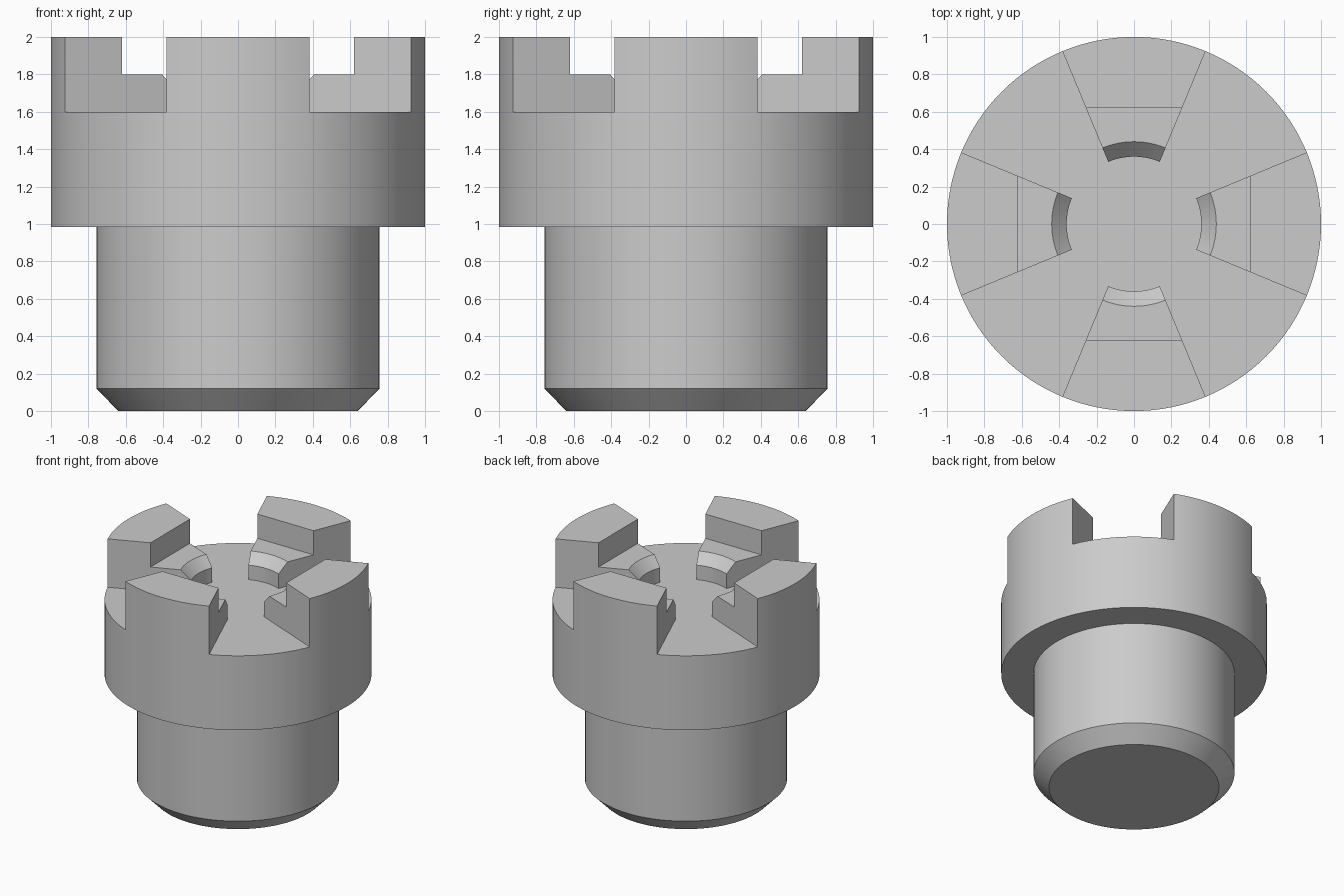
import bpy, bmesh
from math import sin, cos, pi

cube = bpy.data.objects.get("Cube")
if cube:
    bpy.data.objects.remove(cube, do_unlink=True)

# Material
steel = bpy.data.materials.new("plain_grey")
steel.use_nodes = True
GREY = (0.6, 0.6, 0.6, 1)
steel.diffuse_color = GREY
steel.node_tree.nodes["Principled BSDF"].inputs["Base Color"].default_value = GREY

STEPS = 16           # facets per 45 degree sector
FLOOR = 1.6          # slot floor height
SECTOR = pi / 4

# Outline of the shaft and flange (radius, height), bottom to slot floor
shaft = [(0, 0), (0.64, 0), (0.757, 0.12), (0.757, 0.985), (1, 0.985), (1, FLOOR)]
floor = [(0.36, FLOOR), (0, FLOOR)]


def jaw(offset):
    """Jaw outline at an angle from its middle; the step riser is a flat plane."""
    riser = 0.62 / cos(offset)
    return [(1, 2), (riser, 2), (riser, 1.8), (0.44, 1.8), (0.36, 1.72)]


bm = bmesh.new()
cache = {}


def vert(point, angle):
    r, z = point
    co = (r * cos(angle), r * sin(angle), z)
    key = tuple(round(c, 4) + 0.0 for c in co)
    if key not in cache:
        cache[key] = bm.verts.new(co)
    return cache[key]


def face(verts):
    bm.faces.new(list(dict.fromkeys(verts)))


# Eight sectors alternate between jaw and slot
for s in range(8):
    middle = s * SECTOR
    is_jaw = s % 2 == 0
    columns = []
    for i in range(STEPS + 1):
        offset = (i / STEPS - 0.5) * SECTOR
        outline = shaft + (jaw(offset) if is_jaw else []) + floor
        columns.append([vert(p, middle + offset) for p in outline])
    for a, b in zip(columns, columns[1:]):
        for k in range(len(a) - 1):
            face([a[k], b[k], b[k + 1], a[k + 1]])
    # Radial side walls of the jaw
    if is_jaw:
        for column in (columns[0], columns[-1]):
            face(column[len(shaft) - 1:-1])

bmesh.ops.recalc_face_normals(bm, faces=bm.faces)
mesh = bpy.data.meshes.new("jaw_coupling")
bm.to_mesh(mesh)
bm.free()
mesh.materials.append(steel)
coupling = bpy.data.objects.new("jaw_coupling", mesh)
bpy.context.collection.objects.link(coupling)

# Smooth round walls, crisp edges
bpy.ops.object.select_all(action="DESELECT")
coupling.select_set(True)
bpy.context.view_layer.objects.active = coupling
bpy.ops.object.shade_smooth_by_angle(angle=pi / 6)
